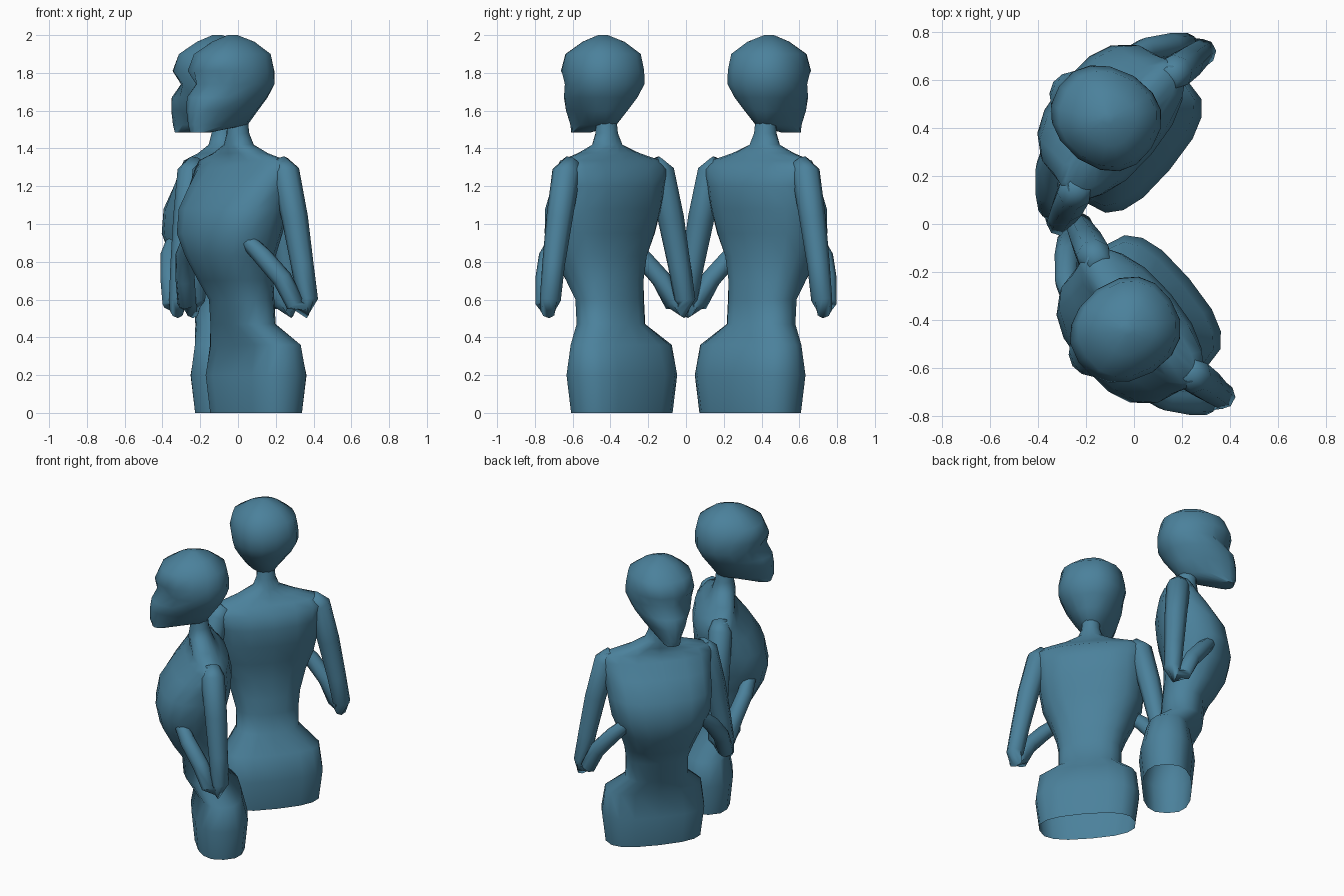
import bpy, bmesh, math
from mathutils import Matrix, Vector

cube = bpy.data.objects.get("Cube")
if cube:
    bpy.data.objects.remove(cube, do_unlink=True)

COLOUR = (0.07, 0.22, 0.33, 1)
mat = bpy.data.materials.new("slate blue")
mat.use_nodes = True
mat.diffuse_color = COLOUR
mat.node_tree.nodes["Principled BSDF"].inputs["Base Color"].default_value = COLOUR

# Placement of the two mirrored figures; each is modelled facing -y about its neck
NEAR = Matrix.Translation((0, -0.42, 0)) @ Matrix.Rotation(math.radians(-50), 4, 'Z')
FAR = Matrix.Translation((-0.08, 0, 0)) @ Matrix.Diagonal((1, -1, 1, 1)) @ NEAR
FIGURES = {"near": NEAR, "far": FAR}
HEAD_TURN = Matrix.Rotation(math.radians(-6), 4, 'Z')


def skin_rings(name, rings, place, angle=60, open_base=False):
    """Join rings of points into one smooth surface."""
    bm = bmesh.new()
    loops = [[bm.verts.new(place @ p) for p in ring] for ring in rings]
    n = len(loops[0])
    for low, high in zip(loops, loops[1:]):
        for i in range(n):
            j = (i + 1) % n
            bm.faces.new((low[i], low[j], high[j], high[i]))
    if not open_base:
        bm.faces.new(loops[0][::-1])
    bm.faces.new(loops[-1])
    bmesh.ops.recalc_face_normals(bm, faces=bm.faces)
    mesh = bpy.data.meshes.new(name)
    bm.to_mesh(mesh)
    bm.free()
    mesh.materials.append(mat)
    obj = bpy.data.objects.new(name, mesh)
    bpy.context.collection.objects.link(obj)
    bpy.ops.object.select_all(action='DESELECT')
    obj.select_set(True)
    bpy.context.view_layer.objects.active = obj
    bpy.ops.object.shade_smooth_by_angle(angle=math.radians(angle))


def section(z, half, front, back, square=1.0, taper=0.0, n=16):
    """Level rounded section; taper narrows its front half."""
    pts = []
    for i in range(n):
        t = 2 * math.pi * i / n
        s, c = math.sin(t), -math.cos(t)
        x = math.copysign(abs(s) ** square, s) * half
        y = math.copysign(abs(c) ** square, c)
        x *= 1 - taper * max(0, -y)
        pts.append(Vector((x, (front + back) / 2 + y * (back - front) / 2, z)))
    return pts


def tube(path):
    """Round limb through (x, y, z, radius) points."""
    pts = [Vector(p[:3]) for p in path]
    rings = []
    for i, p in enumerate(pts):
        d = pts[min(i + 1, len(pts) - 1)] - pts[max(i - 1, 0)]
        side = d.cross(Vector((0, 1, 0))).normalized()
        up = side.cross(d).normalized()
        rings.append([p + path[i][3] * (side * math.cos(a) + up * math.sin(a))
                      for a in (k * math.pi / 4 for k in range(8))])
    return rings


# Height, half width, front, back, squareness
TORSO = [
    (0, .305, -.03, .28, .75), (.2, .33, -.05, .30, .75), (.36, .31, -.02, .26, .75),
    (.47, .2, -.1, .17, .85), (.6, .2, -.11, .16, .85), (.7, .22, -.18, .15, .85),
    (.83, .265, -.25, .145, .85), (.95, .315, -.275, .16, .8), (1.08, .335, -.25, .19, .8),
    (1.2, .345, -.17, .2, .85), (1.29, .365, -.09, .18, .9), (1.335, .34, -.06, .13, .9),
    (1.375, .2, -.065, .1, .95), (1.42, .085, -.07, .08, 1), (1.48, .06, -.06, .06, 1),
    (1.56, .055, -.06, .05, 1),
]

# Height, half width, front, back, front narrowing
HEAD = [
    (1.485, .05, -.295, -.19, 0), (1.525, .08, -.31, .05, .15), (1.6, .135, -.31, .1, .2),
    (1.67, .18, -.3, .15, .25), (1.74, .208, -.265, .185, .25), (1.81, .208, -.28, .185, .1),
    (1.9, .19, -.24, .165, .05), (1.965, .105, -.14, .08, 0), (2, .025, -.06, -.01, 0),
]

# Shoulder, elbow and hand path
ARM = [
    (.28, .05, 1.325, .05), (.325, .055, 1.275, .075), (.385, .07, 1.03, .07),
    (.435, .08, .78, .06), (.465, .09, .6, .056), (.465, .07, .545, .045),
    (.445, .02, .58, .05), (.4, -.03, .71, .052), (.32, -.1, .83, .05),
    (.22, -.145, .93, .04),
]

for label, place in FIGURES.items():
    # Hollow bust, open underneath
    skin_rings(label + "_torso", [section(*r) for r in TORSO], place, open_base=True)

    # Head with hollow eye sockets
    head = [section(z, w, f, b, .85, t) for z, w, f, b, t in HEAD]
    for i in (1, 2, -1, -2):
        head[4][i].y += .03
    skin_rings(label + "_head", head, place @ HEAD_TURN)

    # Bent arms, mirrored across the body
    for side, sign in (("outer", 1), ("inner", -1)):
        mirror = Matrix.Diagonal((sign, 1, 1, 1))
        skin_rings(label + "_" + side + "_arm", tube(ARM), place @ mirror, 80)
